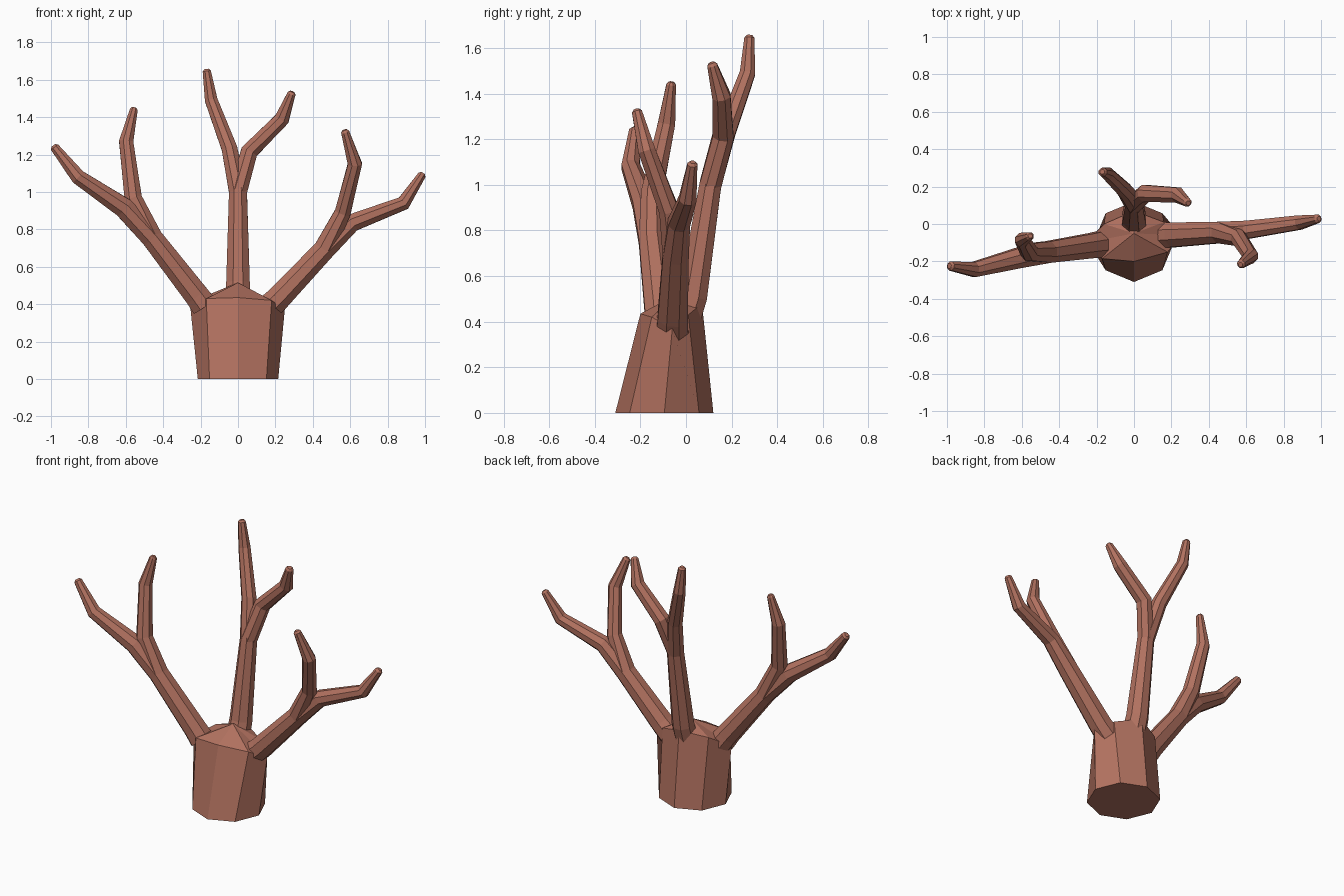
import bpy, bmesh, math
from mathutils import Vector

if "Cube" in bpy.data.objects:
    bpy.data.objects.remove(bpy.data.objects["Cube"])

SIDES = 8
bark = bpy.data.materials.new("bark")
bark.diffuse_color = (0.44, 0.165, 0.115, 1)
bark.use_nodes = True
bark.node_tree.nodes["Principled BSDF"].inputs["Base Color"].default_value = bark.diffuse_color


def loft(name, rings, apex=None):
    """Closed skin over a stack of equal rings, ending flat or in an apex."""
    bm = bmesh.new()
    vs = [[bm.verts.new(p) for p in r] for r in rings]
    for a, b in zip(vs, vs[1:]):
        for i in range(SIDES):
            j = (i + 1) % SIDES
            bm.faces.new((a[i], a[j], b[j], b[i]))
    bm.faces.new(vs[0][::-1])
    if apex:
        top = bm.verts.new(apex)
        for i in range(SIDES):
            bm.faces.new((vs[-1][i], vs[-1][(i + 1) % SIDES], top))
    else:
        bm.faces.new(vs[-1])
    bmesh.ops.recalc_face_normals(bm, faces=bm.faces)
    me = bpy.data.meshes.new(name)
    bm.to_mesh(me)
    bm.free()
    me.materials.append(bark)
    ob = bpy.data.objects.new(name, me)
    bpy.context.collection.objects.link(ob)
    return ob


def tube(name, path):
    """Eight-sided limb through (x, y, z, radius) points with a blunted tip."""
    pts = [Vector(p[:3]) for p in path]
    rad = [p[3] for p in path]
    d = (pts[-1] - pts[-2]).normalized()
    pts.append(pts[-1] + d * 0.012)
    rad.append(rad[-1] * 0.55)
    rings = []
    for k, p in enumerate(pts):
        a = (p - pts[k - 1]).normalized() if k else Vector()
        b = (pts[k + 1] - p).normalized() if k < len(pts) - 1 else Vector()
        t = (a + b).normalized()
        n = Vector((0, 1, 0))
        n = (n - t * n.dot(t)).normalized()
        m = t.cross(n)
        r = rad[k] / math.cos(math.pi / SIDES)
        angs = [(i + 0.5) * math.tau / SIDES for i in range(SIDES)]
        rings.append([p + (n * math.cos(q) + m * math.sin(q)) * r for q in angs])
    return loft(name, rings)


# Trunk: octagonal foot, irregular shoulder ring, domed top
foot = [(0.215 * math.cos(i * math.tau / 8), -0.095 + 0.215 * math.sin(i * math.tau / 8), 0)
        for i in range(SIDES)]
shoulder = [(0.25, -0.06, 0.37), (0.16, 0.01, 0.43), (0, 0.07, 0.48), (-0.16, 0.0, 0.45),
            (-0.255, -0.1, 0.385), (-0.17, -0.185, 0.43), (0, -0.2, 0.435), (0.18, -0.15, 0.42)]
trunk = loft("branching_trunk", [foot, shoulder], (0, -0.05, 0.515))

# Limbs: each main limb runs on into one twig; the second twig starts at its bend
limbs = {
    "left_limb": [(-0.18, -0.11, 0.39, 0.07), (-0.22, -0.115, 0.445, 0.066),
                  (-0.46, -0.15, 0.755, 0.057), (-0.61, -0.18, 0.915, 0.054),
                  (-0.855, -0.243, 1.08, 0.04), (-0.98, -0.225, 1.238, 0.024)],
    "left_twig": [(-0.46, -0.15, 0.755, 0.057), (-0.56, -0.15, 0.965, 0.047),
                  (-0.598, -0.085, 1.27, 0.038), (-0.557, -0.065, 1.44, 0.021)],
    "middle_limb": [(0, 0.0, 0.42, 0.066), (0, 0.03, 0.51, 0.063), (0, 0.107, 1.0, 0.048),
                    (-0.045, 0.175, 1.23, 0.042), (-0.143, 0.27, 1.49, 0.034),
                    (-0.167, 0.278, 1.645, 0.022)],
    "middle_twig": [(0, 0.107, 1.0, 0.048), (0.06, 0.163, 1.215, 0.046),
                    (0.235, 0.155, 1.39, 0.04), (0.286, 0.115, 1.525, 0.022)],
    "right_limb": [(0.15, -0.06, 0.37, 0.07), (0.21, -0.058, 0.425, 0.066),
                   (0.46, -0.045, 0.69, 0.057), (0.61, -0.03, 0.835, 0.048),
                   (0.885, 0.008, 0.94, 0.038), (0.983, 0.028, 1.09, 0.022)],
    "right_twig": [(0.46, -0.045, 0.69, 0.057), (0.56, -0.075, 0.89, 0.043),
                   (0.625, -0.172, 1.15, 0.038), (0.573, -0.215, 1.32, 0.022)],
}

# Merge the limbs into one solid body
parts = [tube(n, p) for n, p in limbs.items()]
bpy.context.view_layer.objects.active = trunk
for part in parts:
    mod = trunk.modifiers.new("join", 'BOOLEAN')
    mod.operation = 'UNION'
    mod.solver = 'EXACT'
    mod.object = part
    bpy.ops.object.modifier_apply(modifier=mod.name)
    bpy.data.objects.remove(part)
